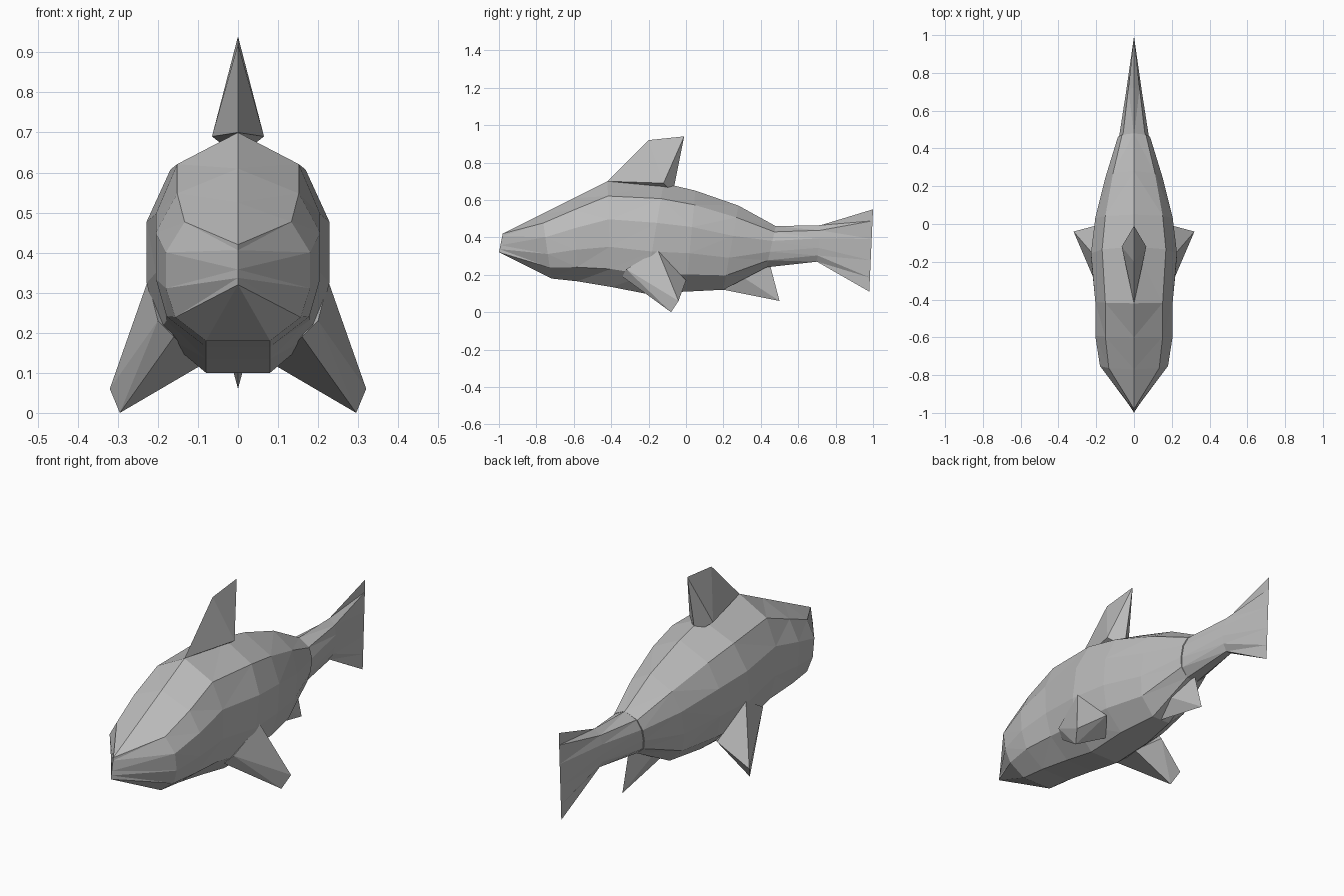
import bpy
import bmesh
from mathutils import Vector

default_cube = bpy.data.objects.get("Cube")
if default_cube:
    bpy.data.objects.remove(default_cube, do_unlink=True)

# Single skin colour
skin = bpy.data.materials.new("skin grey")
skin.use_nodes = True
grey = (0.5, 0.5, 0.5, 1)
skin.diffuse_color = grey
skin.node_tree.nodes["Principled BSDF"].inputs["Base Color"].default_value = grey


def finish(name, bm):
    """Turn a bmesh into a flat shaded object with the skin material."""
    bmesh.ops.remove_doubles(bm, verts=bm.verts[:], dist=0.0005)
    bmesh.ops.triangulate(bm, faces=bm.faces[:])
    bmesh.ops.recalc_face_normals(bm, faces=bm.faces[:])
    mesh = bpy.data.meshes.new(name)
    bm.to_mesh(mesh)
    bm.free()
    mesh.materials.append(skin)
    obj = bpy.data.objects.new(name, mesh)
    bpy.context.collection.objects.link(obj)
    return obj


# Half of the cross-section: share of the width, share of the height
SECTION = [(0.74, 0.86), (1, 0.64), (1, 0.38), (0.87, 0.17)]


def ring(bm, station):
    """One closed cross-section; it may lean between its top and bottom."""
    y_top, y_low, top, low, width, keel = station
    half = [(width * u, t) for u, t in SECTION] + [(keel, 0)]
    outline = [(0, 1)] + half + [(-x, t) for x, t in reversed(half)]
    return [bm.verts.new((x, y_low + (y_top - y_low) * t, low + (top - low) * t))
            for x, t in outline]


def loft(name, stations):
    """Skin a row of cross-sections and close both ends."""
    bm = bmesh.new()
    rings = [ring(bm, station) for station in stations]
    for a, b in zip(rings, rings[1:]):
        for i in range(len(a)):
            j = (i + 1) % len(a)
            bm.faces.new((a[i], a[j], b[j], b[i]))
    for end, station in ((rings[0], stations[0]), (rings[-1], stations[-1])):
        if station[4] > 0:
            bm.faces.new(end)
    return finish(name, bm)


def fin(name, points):
    """Faceted fin wrapped around its corner points."""
    bm = bmesh.new()
    for point in points:
        bm.verts.new(Vector(point))
    result = bmesh.ops.convex_hull(bm, input=bm.verts[:])
    spare = {v for v in result["geom_interior"] if isinstance(v, bmesh.types.BMVert)}
    bmesh.ops.delete(bm, geom=list(spare), context="VERTS")
    return finish(name, bm)


# Body: y at top, y at bottom, top, bottom, half width, half keel
loft("body", [
    (-0.98, -1, 0.42, 0.32, 0, 0),
    (-0.77, -0.72, 0.525, 0.18, 0.18, 0.08),
    (-0.6, -0.58, 0.61, 0.165, 0.205, 0.08),
    (-0.42, -0.4, 0.7, 0.135, 0.205, 0.08),
    (-0.12, -0.22, 0.69, 0.1, 0.228, 0.08),
    (0.05, 0, 0.65, 0.11, 0.205, 0.08),
    (0.28, 0.2, 0.57, 0.12, 0.15, 0.05),
    (0.48, 0.43, 0.46, 0.24, 0.085, 0.03),
])

# Tail stalk flaring into the upright tail fin
loft("tail", [
    (0.47, 0.43, 0.46, 0.24, 0.08, 0.03),
    (0.72, 0.7, 0.465, 0.27, 0.04, 0.015),
    (1, 0.98, 0.55, 0.11, 0, 0),
])

# Fin on the back
fin("dorsal_fin", [
    (0, -0.42, 0.7), (0.065, -0.12, 0.69), (-0.065, -0.12, 0.69),
    (0, -0.07, 0.69), (0, -0.07, 0.64), (0, -0.2, 0.92), (0, -0.01, 0.94),
])

# Small fin under the tail
fin("anal_fin", [
    (0, 0.2, 0.12), (0.035, 0.3, 0.19), (-0.035, 0.3, 0.19),
    (0, 0.45, 0.25), (0, 0.5, 0.06),
])

# Side fins, mirrored
pectoral = [
    (0.225, -0.15, 0.33), (0.2, -0.32, 0.23), (0.16, -0.34, 0.19),
    (0.09, -0.1, 0.12), (0.17, 0, 0.17),
    (0.295, -0.08, 0), (0.32, -0.04, 0.06),
]
for side, sign in (("left", 1), ("right", -1)):
    fin(side + "_pectoral_fin", [(sign * x, y, z) for x, y, z in pectoral])
